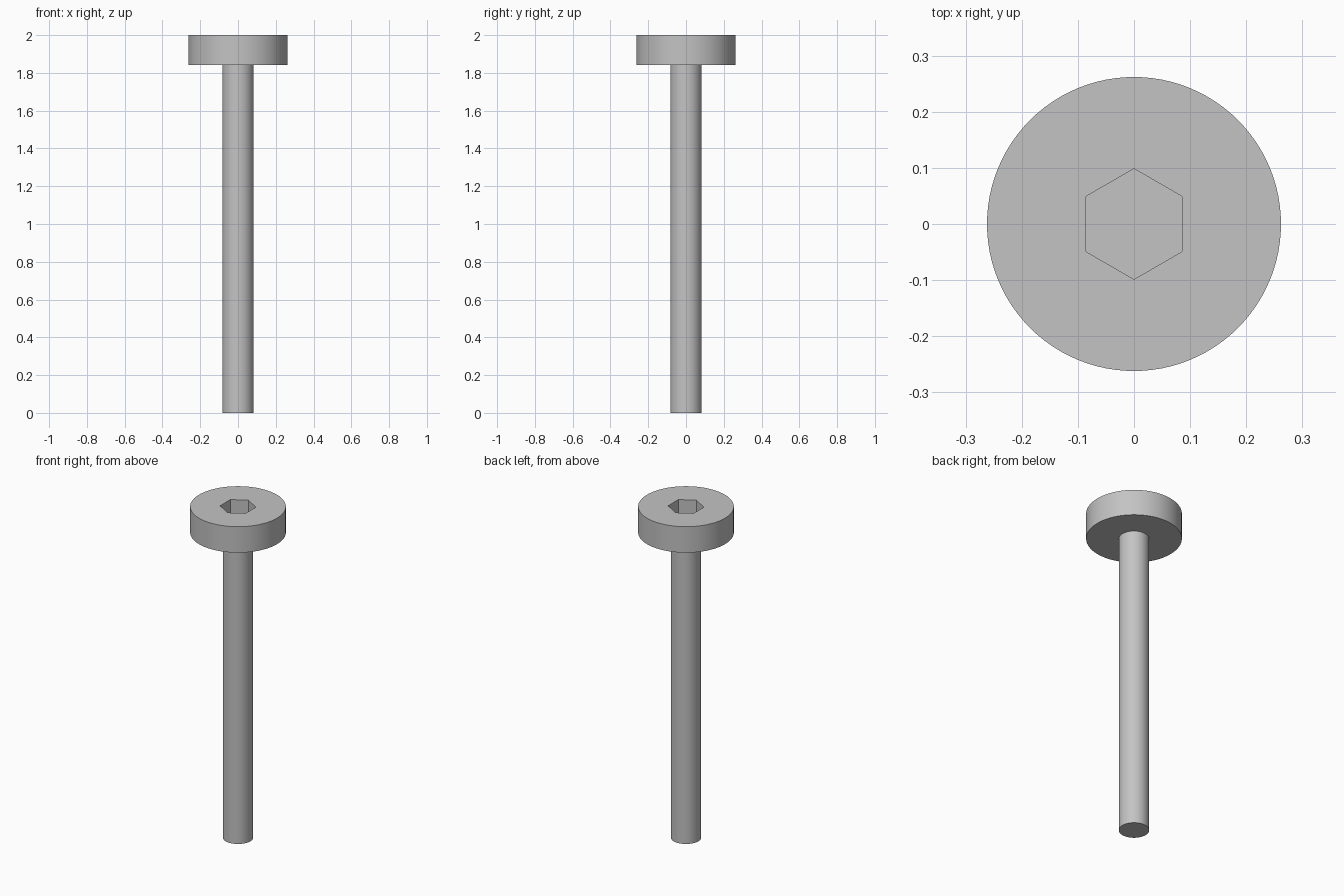
import bpy, bmesh
from math import cos, sin, pi, radians

if "Cube" in bpy.data.objects:
    bpy.data.objects.remove(bpy.data.objects["Cube"], do_unlink=True)

HEAD_R, SHANK_R, SOCKET_R = 0.262, 0.083, 0.0985
TOP, HEAD_BASE, SOCKET_FLOOR = 2.0, 1.843, 1.9
SIDES = 96

steel = bpy.data.materials.new("grey steel")
steel.use_nodes = True
grey = (0.55, 0.55, 0.55, 1)
steel.diffuse_color = grey
steel.node_tree.nodes["Principled BSDF"].inputs["Base Color"].default_value = grey


def ring(bm, radius, z, sides):
    """Vertices of a regular polygon with one corner on +y."""
    angles = [pi / 2 + 2 * pi * i / sides for i in range(sides)]
    return [bm.verts.new((radius * cos(a), radius * sin(a), z)) for a in angles]


def wall(bm, low, high):
    n = len(low)
    for i in range(n):
        j = (i + 1) % n
        bm.faces.new((low[i], low[j], high[j], high[i]))


def finish(bm, name):
    bmesh.ops.recalc_face_normals(bm, faces=bm.faces)
    mesh = bpy.data.meshes.new(name)
    bm.to_mesh(mesh)
    bm.free()
    mesh.materials.append(steel)
    obj = bpy.data.objects.new(name, mesh)
    bpy.context.collection.objects.link(obj)
    bpy.ops.object.select_all(action='DESELECT')
    obj.select_set(True)
    bpy.context.view_layer.objects.active = obj
    bpy.ops.object.shade_smooth_by_angle(angle=radians(30))


# Shank: plain round rod
bm = bmesh.new()
low, high = (ring(bm, SHANK_R, z, SIDES) for z in (0, HEAD_BASE))
wall(bm, low, high)
bm.faces.new(low)
bm.faces.new(high)
finish(bm, "shank")

# Head: round disc with a hexagonal socket sunk into its top
bm = bmesh.new()
base, rim = (ring(bm, HEAD_R, z, SIDES) for z in (HEAD_BASE, TOP))
floor, mouth = (ring(bm, SOCKET_R, z, 6) for z in (SOCKET_FLOOR, TOP))
wall(bm, base, rim)
wall(bm, floor, mouth)
bm.faces.new(base)
bm.faces.new(floor)
top_edges = [bm.edges.get((loop[i - 1], loop[i]))
             for loop in (rim, mouth) for i in range(len(loop))]
bmesh.ops.triangle_fill(bm, edges=top_edges, use_beauty=True)
finish(bm, "head")
